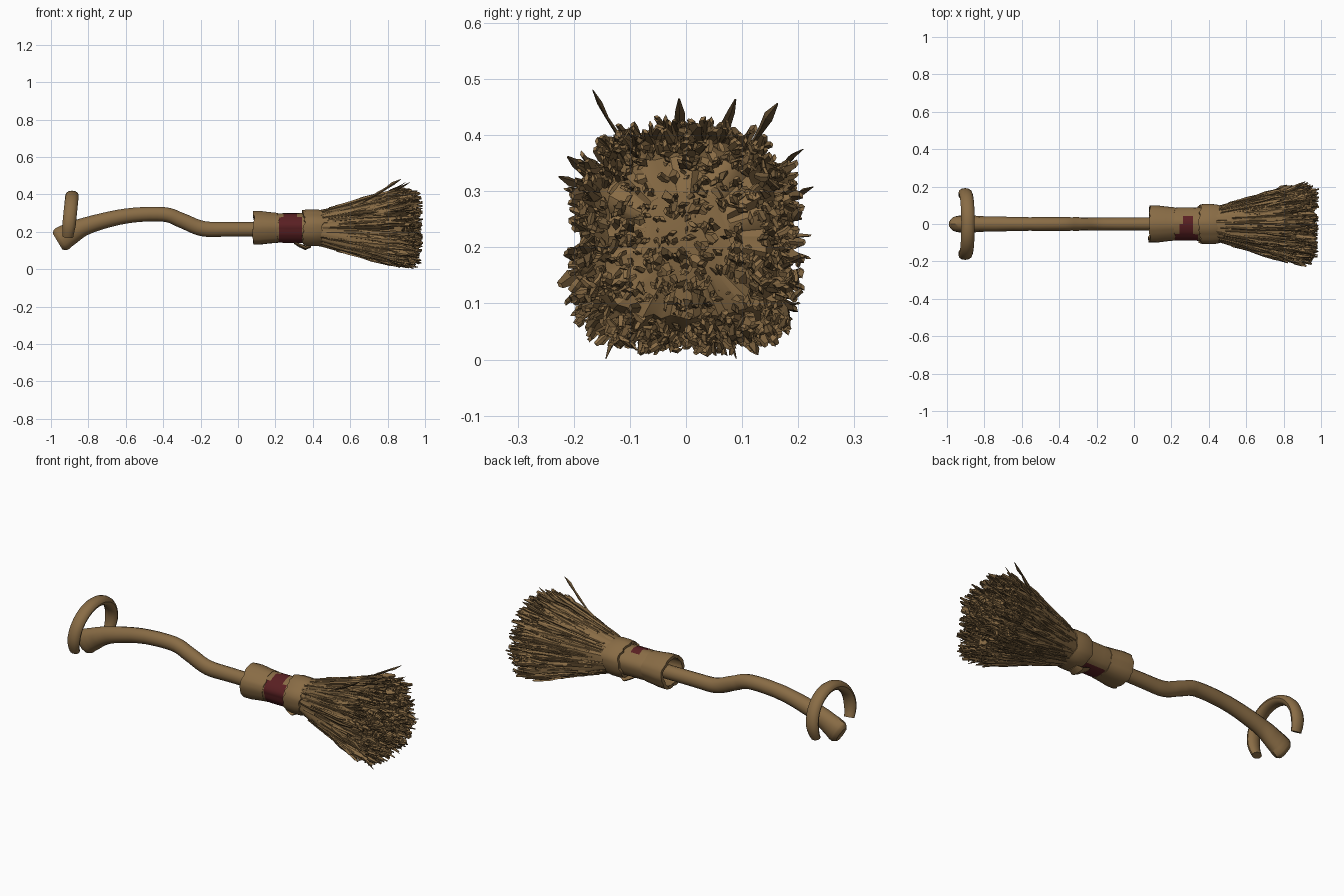
import bpy, bmesh, math, random
from mathutils import Vector

random.seed(7)
if "Cube" in bpy.data.objects:
    bpy.data.objects.remove(bpy.data.objects["Cube"])


def material(name, rgb):
    m = bpy.data.materials.new(name)
    m.use_nodes = True
    m.diffuse_color = (*rgb, 1)
    m.node_tree.nodes["Principled BSDF"].inputs["Base Color"].default_value = (*rgb, 1)
    return m


WOOD = material("warm brown wood", (0.25, 0.15, 0.06))
DARK = material("dark brown twig", (0.15, 0.092, 0.038))
RED = material("dark red cloth", (0.10, 0.014, 0.016))


def finish(name, bm, mats, smooth=None):
    bmesh.ops.recalc_face_normals(bm, faces=bm.faces)
    mesh = bpy.data.meshes.new(name)
    bm.to_mesh(mesh)
    bm.free()
    ob = bpy.data.objects.new(name, mesh)
    bpy.context.collection.objects.link(ob)
    for m in mats:
        mesh.materials.append(m)
    if smooth:
        bpy.ops.object.select_all(action="DESELECT")
        ob.select_set(True)
        bpy.context.view_layer.objects.active = ob
        bpy.ops.object.shade_smooth_by_angle(angle=math.radians(smooth))


def skin(bm, rings, closed=False, mat=0):
    """Bridge rings of points; cap the ends unless the loop closes on itself."""
    vs = [[bm.verts.new(p) for p in ring] for ring in rings]
    n = len(vs[0])
    for a, b in zip(vs, vs[1:] + (vs[:1] if closed else [])):
        for i in range(n):
            j = (i + 1) % n
            bm.faces.new((a[i], a[j], b[j], b[i])).material_index = mat
    if not closed:
        for cap in (vs[0], vs[-1]):
            bm.faces.new(cap).material_index = mat


def sweep(path, sizes, side, sides):
    """Rings along a path; sizes holds (half width along side, half height)."""
    rings = []
    for k, p in enumerate(path):
        t = (path[min(k + 1, len(path) - 1)] - path[max(k - 1, 0)]).normalized()
        up = t.cross(side).normalized()
        across = up.cross(t)
        w, h = sizes[k]
        rings.append([p + across * w * math.cos(a) + up * h * math.sin(a)
                      for a in (math.tau * i / sides for i in range(sides))])
    return rings


def spline(keys, steps):
    """Catmull-Rom samples through tuples of any length."""
    out = []
    for i in range(len(keys) - 1):
        q = [keys[max(0, min(len(keys) - 1, i + d))] for d in (-1, 0, 1, 2)]
        for s in range(steps):
            t = s / steps
            out.append([0.5 * (2 * b + (c - a) * t + (2 * a - 5 * b + 4 * c - d) * t * t
                               + (3 * b - a - 3 * c + d) * t ** 3) for a, b, c, d in zip(*q)])
    return out + [list(keys[-1])]


# Crooked handle with a blunt rounded tip: x, z, half width, half height
handle_keys = [(-0.965, 0.148, 0.03, 0.05), (-0.945, 0.16, 0.044, 0.066),
               (-0.9, 0.187, 0.046, 0.06), (-0.8, 0.235, 0.042, 0.046),
               (-0.6, 0.284, 0.037, 0.04), (-0.4, 0.293, 0.037, 0.039),
               (-0.3, 0.26, 0.036, 0.04), (-0.19, 0.217, 0.035, 0.041),
               (-0.05, 0.213, 0.035, 0.039), (0.2, 0.213, 0.035, 0.038)]
pts = spline(handle_keys, 5)
bm = bmesh.new()
skin(bm, sweep([Vector((x, 0, z)) for x, z, w, h in pts],
               [(w * random.uniform(0.97, 1.03), h) for x, z, w, h in pts],
               Vector((0, 1, 0)), 12))
finish("handle", bm, [WOOD], 40)

# Arched grip over the tip of the handle
path, sizes = [], []
for k in range(29):
    a = math.radians(-27 + 234 * k / 28)
    z = 0.243 + 0.152 * math.sin(a)
    path.append(Vector((-0.897 + 0.1 * (z - 0.3), 0.167 * math.cos(a), z)))
    taper = 0.8 + 0.2 * min(1, min(k, 28 - k) / 3)
    sizes.append((0.036 * taper, 0.025 * taper))
bm = bmesh.new()
skin(bm, sweep(path, sizes, Vector((1, 0, 0)), 12))
finish("arched_grip", bm, [WOOD], 40)

# Bindings: hollow ragged sleeves, each a ring of closed profiles
AXIS_Z = 0.219


def sleeve(name, outer, thickness, ragged, paint=None, n=36):
    profile = outer + [(x, r - thickness) for x, r in reversed(outer)]
    x0, x1 = outer[0][0], outer[-1][0]
    rows = [[] for _ in profile]
    for i in range(n):
        a = math.tau * i / n
        dx = random.uniform(-ragged, ragged) + ragged * math.sin(3 * a)
        dr = 0.002 * math.sin(5 * a) + random.uniform(-0.0015, 0.0015)
        for row, (x, r) in zip(rows, profile):
            shift = dx if x in (x0, x1) else 0
            row.append(Vector((x + shift, (r + dr) * 1.1 * math.cos(a),
                               AXIS_Z + (r + dr) * math.sin(a))))
    bm = bmesh.new()
    skin(bm, rows, closed=True)
    if paint:
        for f in bm.faces:
            f.material_index = paint(f.calc_center_median())
    finish(name, bm, [WOOD, RED], 40)


def cloth_patch(c):
    top = c.z - AXIS_Z > 0.06
    lo = (0.262 if c.y > 0 else 0.242) if top else 0.22
    hi = 0.315 if top else 0.343
    return int(lo < c.x < hi and c.y < 0.045)


sleeve("front_sleeve", [(0.083, 0.09), (0.12, 0.09), (0.17, 0.084), (0.215, 0.08)], 0.018, 0.004)
sleeve("cloth_wrap", [(0.19, 0.077), (0.22, 0.078), (0.242, 0.079), (0.262, 0.079), (0.315, 0.079),
                      (0.343, 0.08), (0.38, 0.08)], 0.02, 0.002, cloth_patch)
sleeve("rear_band", [(0.35, 0.093), (0.37, 0.098), (0.42, 0.098), (0.45, 0.094)], 0.02, 0.006)

# Loose fold of binding hanging below the rear band
bm = bmesh.new()
skin(bm, sweep([Vector((0.3, 0, 0.142)), Vector((0.33, 0, 0.127)), Vector((0.36, 0, 0.113)),
                Vector((0.39, 0, 0.122))],
               [(0.025, 0.006), (0.04, 0.01), (0.045, 0.011), (0.03, 0.006)],
               Vector((0, 1, 0)), 8))
finish("binding_fold", bm, [WOOD], 40)


# Broom head outline: flat below, rounder on top
def spread(x):
    t = max(0, min(1, (x - 0.42) / 0.46))
    return 0.088 + 0.116 * t ** 0.85


def head_point(x, a, f):
    c, s = math.cos(a), math.sin(a)
    flare = max(0, min(1, (x - 0.45) / 0.3))
    p = 2 + (2.2 if s < 0 else 0.6) * flare
    r = spread(x) * f / (abs(c) ** p + abs(s) ** p) ** (1 / p)
    return Vector((x, r * c, AXIS_Z + r * s))


# Fluted solid core of the head
bm = bmesh.new()
n = 64
flutes = [random.uniform(0.93, 1.0) for _ in range(n)]
rings = []
for x, f in ((0.38, 0.97), (0.45, 1), (0.53, 1), (0.62, 0.99), (0.72, 0.96), (0.83, 0.9),
             (0.92, 0.72), (0.935, 0.4)):
    rings.append([head_point(x + random.uniform(-0.01, 0.01), math.tau * i / n, f * flutes[i])
                  for i in range(n)])
skin(bm, rings)
finish("bristle_core", bm, [WOOD], 30)


# Twigs fanning out of the binding, kinked and frayed
def twig(bm, start, end, thick, mat, steps=5, kink=0.008, tip=0.6):
    path, sizes = [], []
    for k in range(steps + 1):
        t = k / steps
        j = kink * t
        path.append(start.lerp(end, t) + Vector([random.uniform(-j, j) for _ in range(3)]))
        w = thick * (0.55 + 0.6 * t) * random.uniform(0.7, 1.3)
        sizes.append((w, w * random.uniform(0.4, 0.8)))
    sizes[-1] = (thick * tip, thick * tip * 0.5)
    roll = random.uniform(0, math.tau)
    skin(bm, sweep(path, sizes, Vector((0, math.cos(roll), math.sin(roll))), 4), mat=mat)


bm = bmesh.new()
for k in range(760):
    outer = k < 340
    f = random.uniform(0.93, 1.02) if outer else math.sqrt(random.random()) * 0.93
    a = random.uniform(0, math.tau)
    x0 = random.uniform(0.44, 0.72) if outer else random.uniform(0.72, 0.82)
    x1 = random.uniform(0.8, 0.955) if outer else random.uniform(0.92, 0.985)
    start = head_point(x0, a, f * 0.97)
    end = head_point(x1, a + random.uniform(-0.08, 0.08), f * random.uniform(0.96, 1.06))
    twig(bm, start, end, random.uniform(0.007, 0.013), int(random.random() < 0.2))

# Short broken chips roughening the fanned end
for k in range(520):
    a, f = random.uniform(0, math.tau), math.sqrt(random.random())
    p = head_point(random.uniform(0.87, 0.965) - 0.02 * f, a, f)
    d = Vector((random.uniform(0.004, 0.02), random.uniform(-0.022, 0.022),
                random.uniform(-0.022, 0.022)))
    twig(bm, p - d * 0.5, p + d * 0.5, random.uniform(0.006, 0.012),
         int(random.random() < 0.25), steps=2, kink=0.003)
for v in bm.verts:
    v.co.z = max(v.co.z, 0.003 + 0.01 * random.random())
finish("bristles", bm, [WOOD, DARK])

# Stray twigs standing out on top and at the sides
bm = bmesh.new()
for y, z, x in ((-0.165, 0.477, 0.87), (0.088, 0.464, 0.9), (0.162, 0.457, 0.9),
                (-0.015, 0.46, 0.92), (-0.225, 0.33, 0.9), (0.225, 0.307, 0.92),
                (-0.215, 0.358, 0.88), (0.205, 0.373, 0.9), (-0.145, 0.005, 0.94),
                (0.09, 0.005, 0.94)):
    tip = Vector((x, y, z))
    root = Vector((x - 0.2, y * 0.6, AXIS_Z + (z - AXIS_Z) * 0.55))
    twig(bm, root, tip, 0.008, 1, kink=0.005, tip=0.2)
finish("stray_twigs", bm, [WOOD, DARK])
